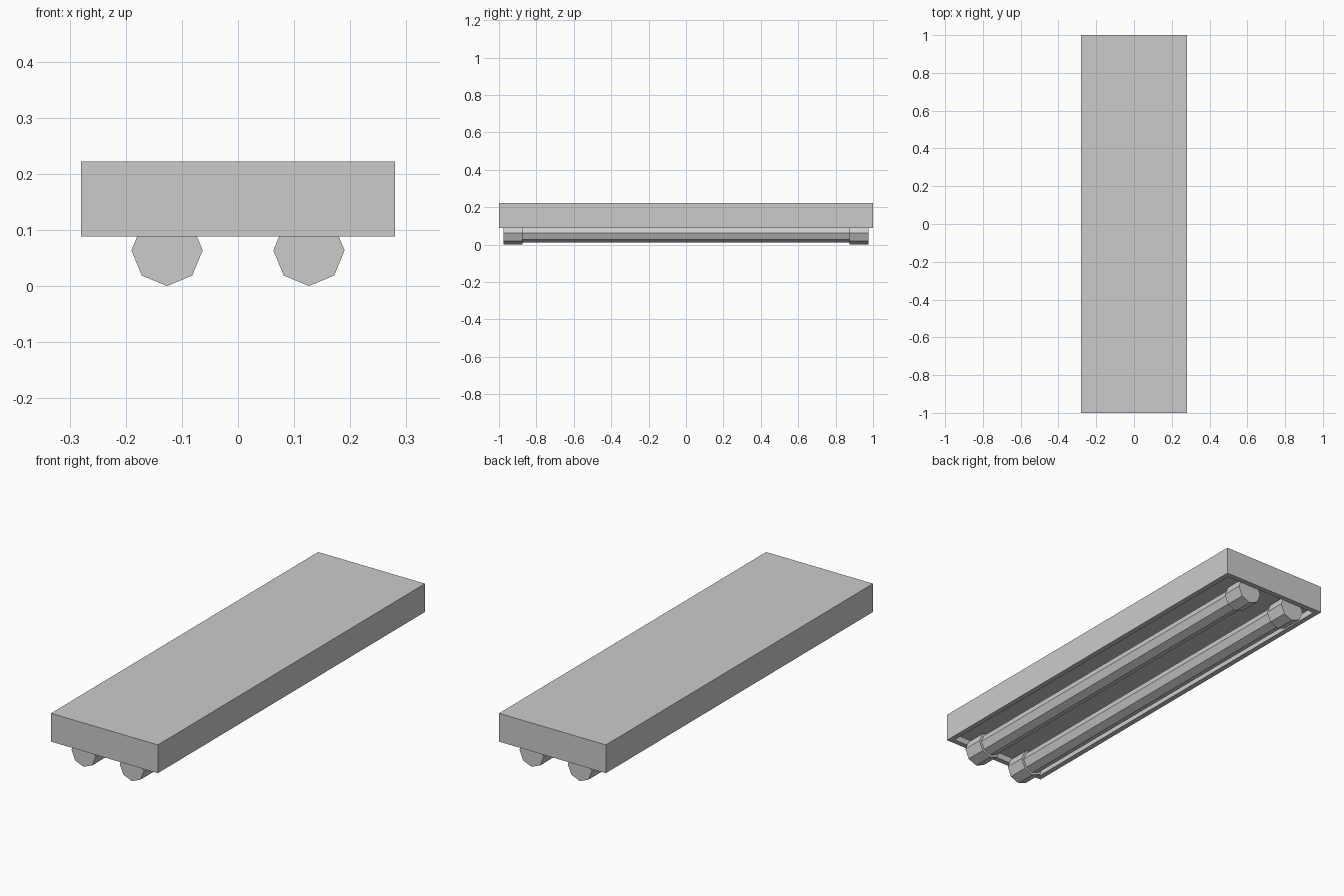
import bpy, bmesh, math

if "Cube" in bpy.data.objects:
    bpy.data.objects.remove(bpy.data.objects["Cube"])

HALF_X, HALF_Y = 0.28, 1.0
BOTTOM, TOP = 0.088, 0.222
RIM, DEPTH = 0.025, 0.03
LAMP_X, LAMP_Z = 0.1265, 0.0635


def make_object(name, bm):
    mesh = bpy.data.meshes.new(name)
    bm.to_mesh(mesh)
    bm.free()
    obj = bpy.data.objects.new(name, mesh)
    bpy.context.collection.objects.link(obj)
    return obj


def octagon_bar(name, x, y0, y1, radius):
    # Eight-sided bar along y with a corner pointing straight down
    bm = bmesh.new()
    ring = [bm.verts.new((x + radius * math.cos(i * math.pi / 4), y0,
                          LAMP_Z + radius * math.sin(i * math.pi / 4)))
            for i in range(8)]
    face = bm.faces.new(ring)
    out = bmesh.ops.extrude_face_region(bm, geom=[face], use_keep_orig=True)
    moved = [v for v in out["geom"] if isinstance(v, bmesh.types.BMVert)]
    bmesh.ops.translate(bm, verts=moved, vec=(0, y1 - y0, 0))
    bmesh.ops.recalc_face_normals(bm, faces=bm.faces[:])
    return make_object(name, bm)


# Housing: box with a shallow rimmed recess in its underside
bm = bmesh.new()
bmesh.ops.create_cube(bm, size=1)
for v in bm.verts:
    v.co.x *= 2 * HALF_X
    v.co.y *= 2 * HALF_Y
    v.co.z = TOP if v.co.z > 0 else BOTTOM
bm.normal_update()
under = min(bm.faces, key=lambda f: f.normal.z)
bmesh.ops.inset_region(bm, faces=[under], thickness=RIM, use_even_offset=True)
out = bmesh.ops.extrude_discrete_faces(bm, faces=[under])
bmesh.ops.translate(bm, verts=out["faces"][0].verts[:], vec=(0, 0, DEPTH))
make_object("housing", bm)

# Two lamp tubes, each held by a wider socket at both ends
for side, sx in (("left", -1), ("right", 1)):
    octagon_bar(f"{side}_tube", sx * LAMP_X, -0.89, 0.89, 0.052)
    for end, sy in (("front", -1), ("back", 1)):
        y0, y1 = sorted((sy * 0.875, sy * 0.975))
        octagon_bar(f"{side}_{end}_socket", sx * LAMP_X, y0, y1, LAMP_Z)
